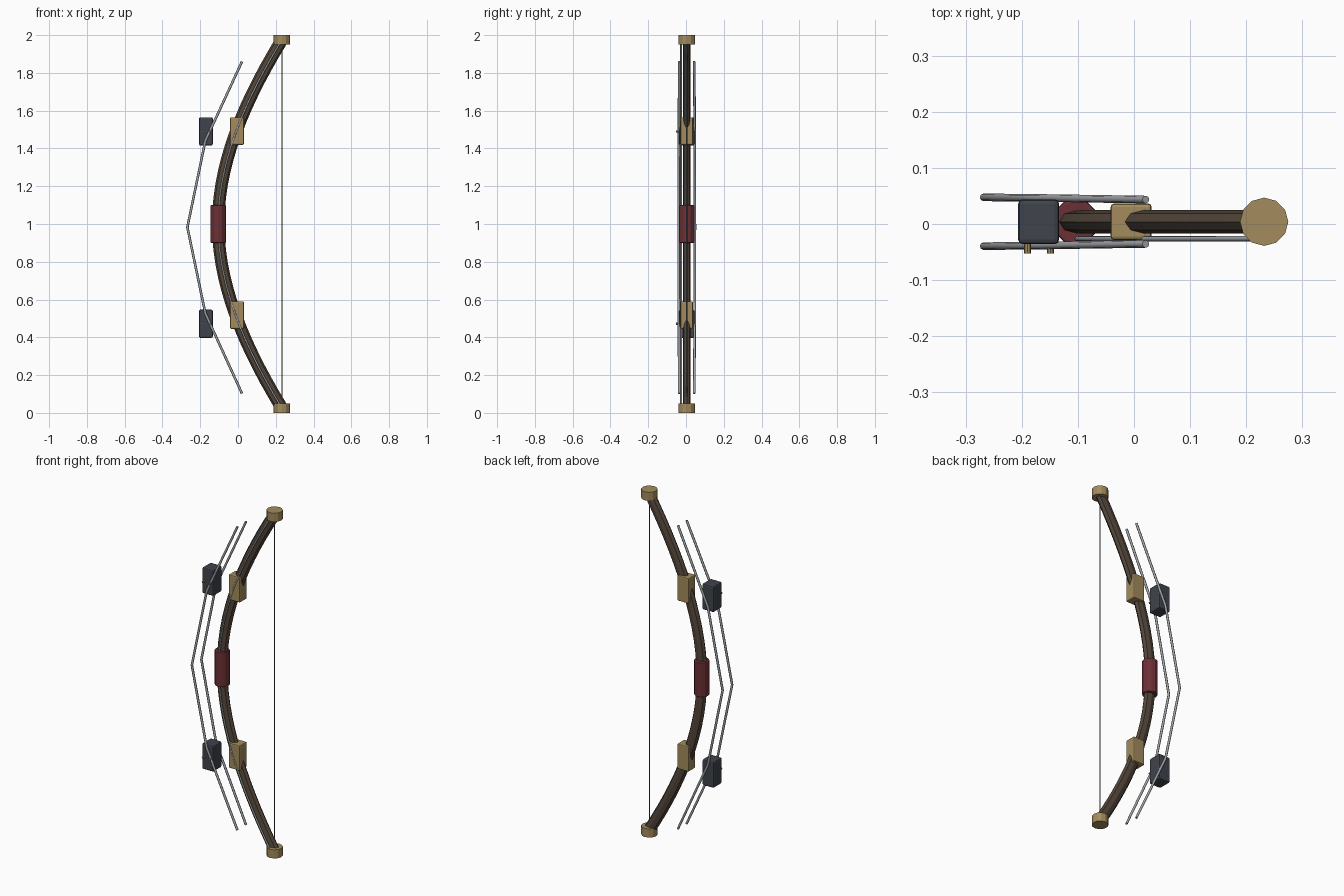
import bpy, math

if "Cube" in bpy.data.objects:
    bpy.data.objects.remove(bpy.data.objects["Cube"])

CY = 0.004          # depth of the bow's mid plane


def material(name, rgb):
    m = bpy.data.materials.new(name)
    m.diffuse_color = (*rgb, 1)
    m.use_nodes = True
    m.node_tree.nodes["Principled BSDF"].inputs["Base Color"].default_value = m.diffuse_color
    return m


WOOD = material("dark_wood", (0.085, 0.06, 0.042))
BRASS = material("brass", (0.37, 0.26, 0.11))
LEATHER = material("red_leather", (0.15, 0.03, 0.037))
IRON = material("dark_iron", (0.05, 0.058, 0.072))
STEEL = material("steel", (0.36, 0.37, 0.39))
CORD = material("cord", (0.16, 0.14, 0.10))


def finish(ob, name, mat, bevel=0):
    ob.name = name
    ob.data.materials.append(mat)
    if bevel:
        b = ob.modifiers.new("bevel", 'BEVEL')
        b.width = bevel
        b.segments = 2
        b.limit_method = 'ANGLE'
        b.angle_limit = math.radians(50)
    return ob


def cylinder(name, loc, r, h, mat, sides=12, rot=(0, 0, 0), bevel=0):
    bpy.ops.mesh.primitive_cylinder_add(vertices=sides, radius=r, depth=h,
                                        location=loc, rotation=rot)
    return finish(bpy.context.object, name, mat, bevel)


def box(name, loc, size, mat, bevel):
    bpy.ops.mesh.primitive_cube_add(size=1, location=loc)
    ob = bpy.context.object
    ob.scale = size
    bpy.ops.object.transform_apply(location=False, rotation=False, scale=True)
    return finish(ob, name, mat, bevel)


def tube(name, pts, r, mat, res=2, y=0, flatten=1, smooth=False):
    cu = bpy.data.curves.new(name, 'CURVE')
    cu.dimensions = '3D'
    cu.bevel_depth = r
    cu.bevel_resolution = res
    cu.use_fill_caps = True
    sp = cu.splines.new('POLY')
    sp.points.add(len(pts) - 1)
    for p, co in zip(sp.points, pts):
        p.co = (*co, 1)
    sp.use_smooth = smooth
    ob = bpy.data.objects.new(name, cu)
    bpy.context.collection.objects.link(ob)
    ob.location.y = y
    ob.scale.y = flatten
    return finish(ob, name, mat)


# curved limb, and the steel wire that follows its front
def limb_x(z):
    d = abs(z - 1)
    return -0.105 + 0.438 * d * d - 0.085 * d ** 3


path = [(limb_x(z), 0, z) for z in (0.03 + 1.94 * i / 28 for i in range(29))]
tube("bow_limb", path, 0.033, WOOD, y=CY, flatten=0.64)
tube("limb_wire", path, 0.005, STEEL, y=-0.026, smooth=True)

# grip and string
cylinder("grip", (-0.104, 0, 1.0), 0.041, 0.2, LEATHER, bevel=0.004).location.y = CY
cylinder("bow_string", (0.232, CY, 1.0), 0.003, 1.94, CORD, 8)

# tip caps, limb clamps, dark weights and their studs
for side, cap_z, clamp_z, weight_z in (("upper", 1.975, 1.492, 1.49),
                                       ("lower", 0.025, 0.518, 0.472)):
    cylinder(side + "_tip_cap", (0.232, CY, cap_z), 0.043, 0.05, BRASS)
    box(side + "_clamp", (-0.005, CY, clamp_z), (0.073, 0.065, 0.146), BRASS, 0.006)
    box(side + "_weight", (-0.17, CY, weight_z), (0.073, 0.08, 0.15), IRON, 0.008)
    for i, x in enumerate((-0.19, -0.149)):
        cylinder(f"{side}_stud_{i + 1}", (x, -0.043, weight_z), 0.006, 0.02,
                 BRASS, 8, (math.pi / 2, 0, 0))

# pair of bent steel rods outside the bow
for name, s in (("front_rod", -1), ("back_rod", 1)):
    tube(name, [(x, s * dy, z) for x, dy, z in (
        (0.021, 0.0395, 1.86), (-0.173, 0.0425, 1.44), (-0.268, 0.0435, 0.983),
        (-0.173, 0.0425, 0.527), (0.021, 0.0395, 0.103))],
        0.0068, STEEL, y=CY, smooth=True)
